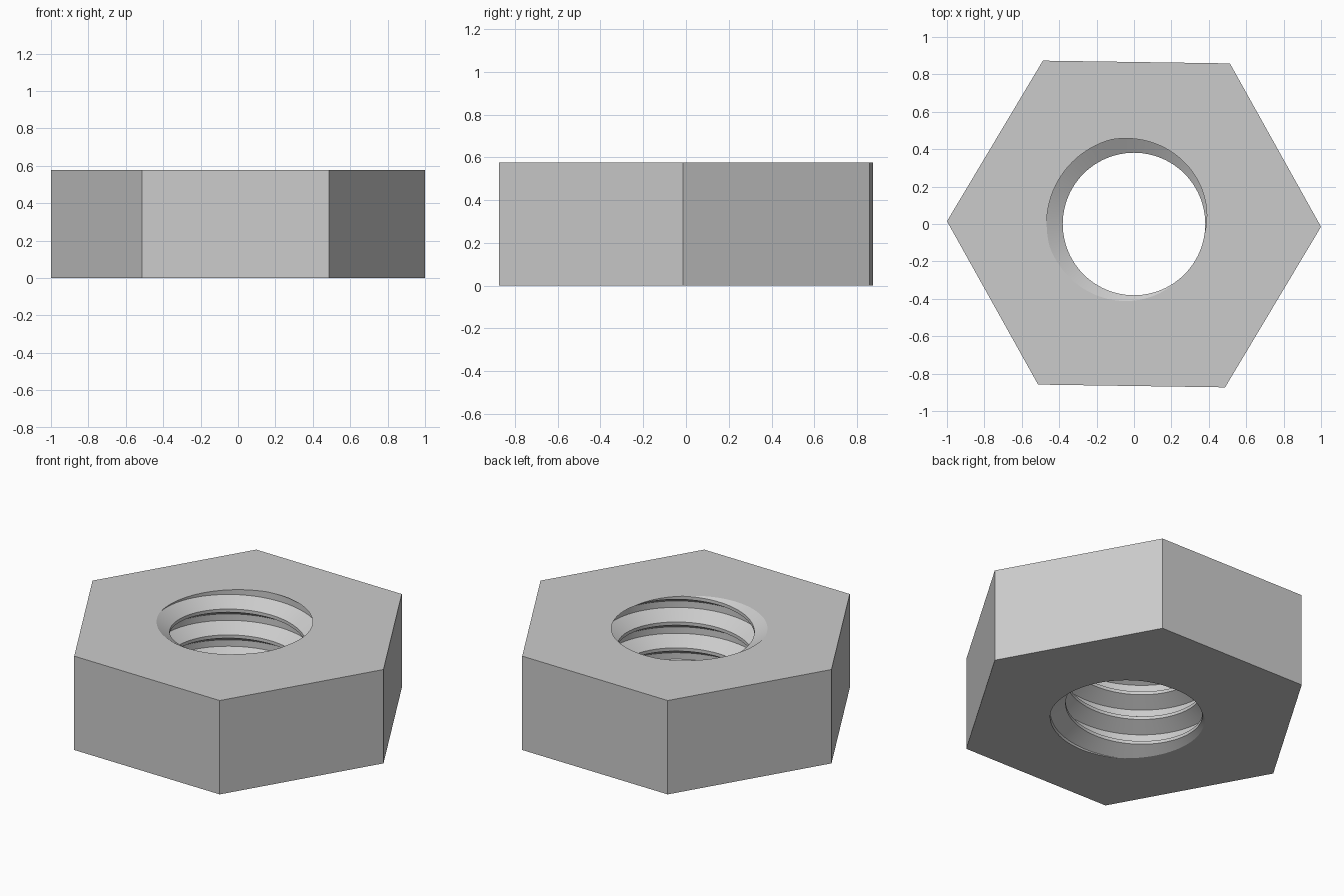
import bpy, bmesh, math
from math import cos, sin, radians, tau

if "Cube" in bpy.data.objects:
    bpy.data.objects.remove(bpy.data.objects["Cube"], do_unlink=True)

HEIGHT = 0.577
TURNS = 3.625                  # thread turns through the full height
PITCH = HEIGHT / TURNS
MINOR, MAJOR = 0.381, 0.467    # thread crest and root radii
SEGMENTS = 96                  # steps per turn
CREST_ANGLE = radians(330)     # where the crest centre meets the top face
HEX_TURN = radians(-0.85)

steel = bpy.data.materials.new("steel_grey")
steel.use_nodes = True
grey = (0.6, 0.6, 0.6, 1)
steel.diffuse_color = grey
steel.node_tree.nodes["Principled BSDF"].inputs["Base Color"].default_value = grey

bm = bmesh.new()

# Internal thread: one pitch of the profile swept along a right-handed helix
profile = [(MINOR, -1 / 16), (MINOR, 1 / 16), (MAJOR, 3 / 8), (MAJOR, 5 / 8), (MINOR, 15 / 16)]
start = -(math.ceil(TURNS) + 2) * SEGMENTS
previous = None
for step in range(start, 2 * SEGMENTS + 1):
    angle = CREST_ANGLE + tau * step / SEGMENTS
    rise = HEIGHT + PITCH * step / SEGMENTS
    row = [bm.verts.new((r * cos(angle), r * sin(angle), rise + PITCH * k)) for r, k in profile]
    if previous:
        for i in range(len(profile) - 1):
            bm.faces.new((previous[i], row[i], row[i + 1], previous[i + 1]))
    previous = row
bmesh.ops.remove_doubles(bm, verts=bm.verts, dist=1e-5)

# Trim the thread flush with the bottom and top faces
for z, up in ((0, -1), (HEIGHT, 1)):
    bmesh.ops.bisect_plane(bm, geom=bm.verts[:] + bm.edges[:] + bm.faces[:], dist=1e-6,
                           plane_co=(0, 0, z), plane_no=(0, 0, up), clear_outer=True)

# Six flat outer sides
rings = []
for z in (0, HEIGHT):
    rings.append([bm.verts.new((cos(HEX_TURN + tau * i / 6), sin(HEX_TURN + tau * i / 6), z))
                  for i in range(6)])
low, high = rings
for i in range(6):
    j = (i + 1) % 6
    bm.faces.new((low[i], low[j], high[j], high[i]))

# Bottom and top faces between the hexagon and the threaded opening
for z, up in ((0, -1), (HEIGHT, 1)):
    rim = [e for e in bm.edges if e.is_boundary and all(abs(v.co.z - z) < 1e-4 for v in e.verts)]
    bmesh.ops.triangle_fill(bm, edges=rim, use_beauty=True, normal=(0, 0, up))

bmesh.ops.recalc_face_normals(bm, faces=bm.faces)
mesh = bpy.data.meshes.new("hex_nut")
bm.to_mesh(mesh)
bm.free()
mesh.materials.append(steel)
nut = bpy.data.objects.new("hex_nut", mesh)
bpy.context.collection.objects.link(nut)

bpy.ops.object.select_all(action="DESELECT")
nut.select_set(True)
bpy.context.view_layer.objects.active = nut
bpy.ops.object.shade_smooth_by_angle(angle=radians(20))
